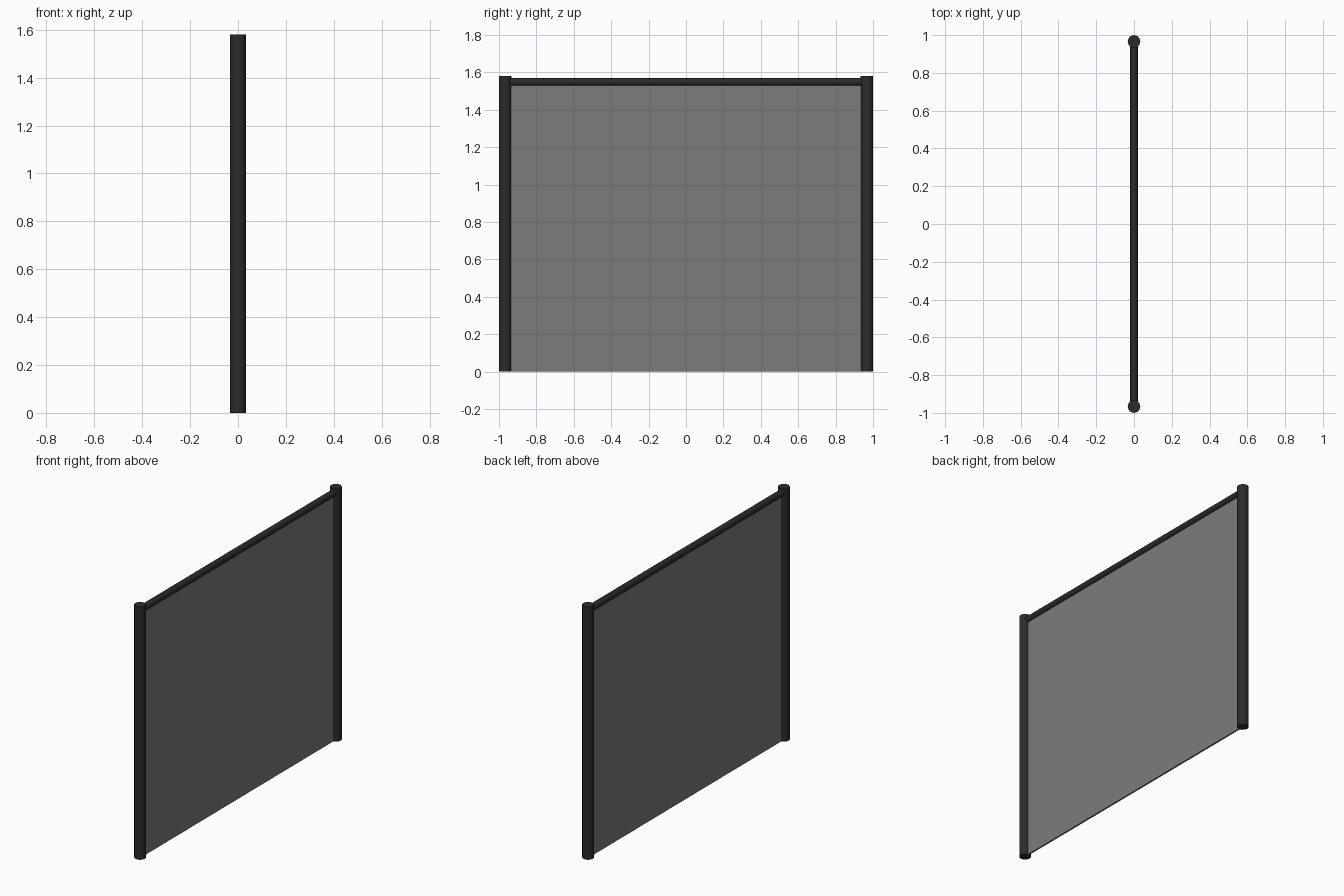
import bpy, math

if "Cube" in bpy.data.objects:
    bpy.data.objects.remove(bpy.data.objects["Cube"])

HEIGHT, POST_R, POST_Y = 1.58, 0.0335, 0.9665
RAIL_R, RAIL_Z = 0.021, 1.548


def material(name, rgba):
    m = bpy.data.materials.new(name)
    m.diffuse_color = rgba
    m.use_nodes = True
    m.node_tree.nodes["Principled BSDF"].inputs["Base Color"].default_value = m.diffuse_color
    return m


metal = material("black metal", (0.024, 0.024, 0.024, 1))
glass = material("smoked glass", (0.2, 0.2, 0.195, 0.72))


def rod(name, radius, length, loc, rot=(0, 0, 0), sides=12):
    bpy.ops.mesh.primitive_cylinder_add(vertices=sides, radius=radius, depth=length,
                                        location=loc, rotation=rot)
    ob = bpy.context.object
    ob.name = name
    ob.data.materials.append(metal)
    bpy.ops.object.shade_smooth_by_angle(angle=math.radians(40))
    return ob


# Two end posts
for side, label in ((-1, "front_post"), (1, "back_post")):
    rod(label, POST_R, HEIGHT, (0, side * POST_Y, HEIGHT / 2))

# Top rail running between the posts
rod("top_rail", RAIL_R, 2 * POST_Y, (0, 0, RAIL_Z), (math.pi / 2, 0, 0))

# Thin see-through panel, tucked into the posts and the rail
bpy.ops.mesh.primitive_cube_add(size=1, location=(0, 0, 0.77))
panel = bpy.context.object
panel.name = "glass_panel"
panel.scale = (0.01, 2 * (POST_Y - 0.02), 1.54)
panel.data.materials.append(glass)
bpy.ops.object.transform_apply(location=False, rotation=False, scale=True)
